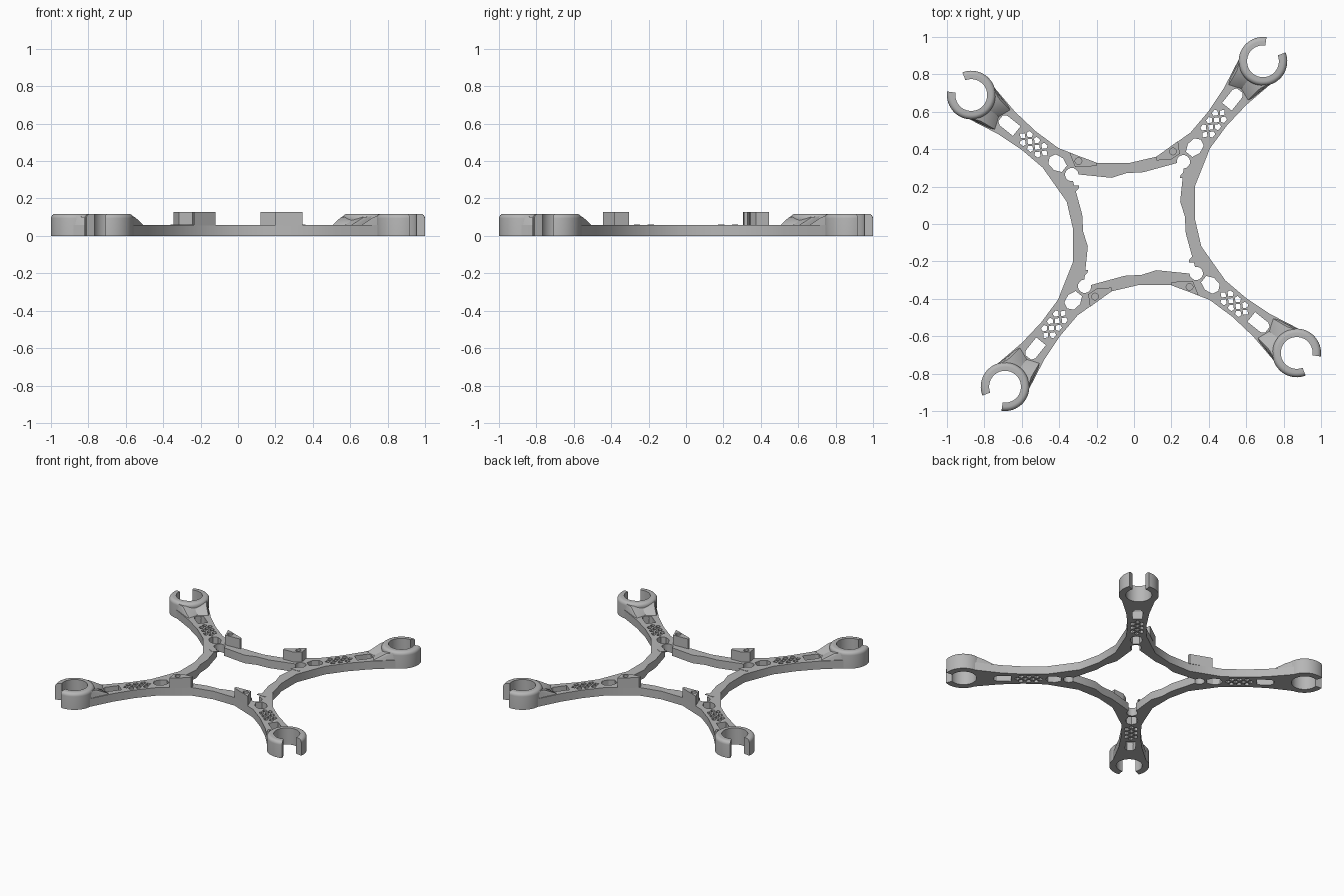
import bpy, bmesh, math
from mathutils import Matrix, Vector

if "Cube" in bpy.data.objects:
    bpy.data.objects.remove(bpy.data.objects["Cube"])

grey = bpy.data.materials.new("matte_grey")
grey.use_nodes = True
tone = (0.47, 0.47, 0.47, 1)
grey.diffuse_color = tone
grey.node_tree.nodes["Principled BSDF"].inputs["Base Color"].default_value = tone

ARM = math.radians(51.6)      # direction of the first arm
REACH = 1.11                  # distance to the motor centre
THICK = 0.058
TALL = 0.118
R_IN, R_OUT = 0.085, 0.13


def turn(points, angle):
    c, s = math.cos(angle), math.sin(angle)
    return [(x * c - y * s, x * s + y * c) for x, y in points]


def arc(cx, cy, r, start, end, n):
    angles = [math.radians(start + (end - start) * i / n) for i in range(n + 1)]
    return [(cx + r * math.cos(a), cy + r * math.sin(a)) for a in angles]


def finish(obj):
    obj.data.materials.clear()
    obj.data.materials.append(grey)
    bpy.ops.object.select_all(action='DESELECT')
    obj.select_set(True)
    bpy.context.view_layer.objects.active = obj
    bpy.ops.object.shade_smooth_by_angle(angle=math.radians(30))


def prism(name, loops, z0, z1):
    """Upright plate from an outline and its holes."""
    curve = bpy.data.curves.new(name, 'CURVE')
    curve.dimensions = '2D'
    curve.fill_mode = 'BOTH'
    curve.extrude = (z1 - z0) / 2
    for loop in loops:
        spline = curve.splines.new('POLY')
        spline.points.add(len(loop) - 1)
        spline.use_cyclic_u = True
        for p, (x, y) in zip(spline.points, loop):
            p.co = (x, y, 0, 1)
    obj = bpy.data.objects.new(name, curve)
    bpy.context.collection.objects.link(obj)
    bpy.ops.object.select_all(action='DESELECT')
    obj.select_set(True)
    bpy.context.view_layer.objects.active = obj
    bpy.ops.object.convert(target='MESH')
    obj = bpy.context.object
    obj.data.transform(Matrix.Translation((0, 0, (z0 + z1) / 2)))
    bm = bmesh.new()
    bm.from_mesh(obj.data)
    bmesh.ops.remove_doubles(bm, verts=bm.verts, dist=0.0001)
    bmesh.ops.recalc_face_normals(bm, faces=bm.faces)
    bm.to_mesh(obj.data)
    bm.free()
    finish(obj)
    return obj


def mesh_object(name, bm, angle):
    bmesh.ops.recalc_face_normals(bm, faces=bm.faces)
    mesh = bpy.data.meshes.new(name)
    bm.to_mesh(mesh)
    bm.free()
    mesh.transform(Matrix.Rotation(angle, 4, 'Z'))
    obj = bpy.data.objects.new(name, mesh)
    bpy.context.collection.objects.link(obj)
    finish(obj)


# Frame plate: one quarter of each outline, repeated around the centre
arm_side = [(0.57, 0.067), (0.72, 0.062), (0.87, 0.075), (1.05, 0.11), (1.02, 0.07)]
arm_edge = arm_side + [(u, -v) for u, v in reversed(arm_side)]
outer_quarter = [(-0.20, 0.325), (-0.03, 0.325), (0.12, 0.36)] + turn(arm_edge, ARM)
notch = arc(0.425, 0, 0.036, 140, -140, 12)
inner_quarter = [(-0.12, 0.247), (-0.04, 0.272), (0.05, 0.277)] + turn(notch, ARM)

# Openings in one arm, along its own axis
openings = [
    [(0.80, 0.033), (0.89, 0.033), (0.91, 0.02), (0.91, -0.02), (0.89, -0.033), (0.80, -0.033)],
    [(0.475, 0.022), (0.515, 0.04), (0.56, 0.032), (0.575, 0), (0.56, -0.032), (0.515, -0.04), (0.475, -0.022)],
]
for i in range(4):
    u = 0.61 + 0.05 * i
    openings.append([(u - 0.019, 0), (u, 0.017), (u + 0.019, 0), (u, -0.017)])
    if i < 3:
        m = u + 0.025
        for s in (1, -1):
            openings.append([(m - 0.018, s * 0.026), (m, s * 0.010), (m + 0.018, s * 0.026),
                             (m + 0.012, s * 0.042), (m - 0.012, s * 0.042)])

quarters = [-math.pi / 2 * k for k in range(4)]
loops = [sum((turn(outer_quarter, a) for a in quarters), []),
         sum((turn(inner_quarter, a) for a in quarters), [])]
loops += [turn(hole, ARM + a) for a in quarters for hole in openings]
prism("frame_plate", loops, 0, THICK)


# Open motor ring, a turned profile with a gap facing outwards
def motor_ring(name, angle):
    f = 0.024
    profile = [(R_IN, 0), (R_OUT, 0)]
    profile += arc(R_OUT - f, TALL - f, f, 0, 90, 6) + [(R_IN, TALL)]
    bm = bmesh.new()
    rows = []
    steps = 44
    for i in range(steps + 1):
        a = math.radians(30 + 300 * i / steps)
        rows.append([bm.verts.new((REACH + r * math.cos(a), r * math.sin(a), z)) for r, z in profile])
    n = len(profile)
    for a, b in zip(rows, rows[1:]):
        for j in range(n):
            k = (j + 1) % n
            bm.faces.new((a[j], a[k], b[k], b[j]))
    bm.faces.new(rows[0])
    bm.faces.new(rows[-1])
    mesh_object(name, bm, angle)


# Sloped brace behind the ring, one half per side with a valley between
def brace(name, angle, side):
    points = [(0.88, 0.070, 0.04), (0.90, 0.066, 0.06), (0.92, 0, 0.04), (0.925, 0, 0.06),
              (1.04, 0.107, 0.04), (1.03, 0.097, 0.106), (0.985, 0.078, 0.100),
              (1.015, 0, 0.04), (1.015, 0, 0.098)]
    bm = bmesh.new()
    for u, v, z in points:
        bm.verts.new(Vector((u, side * v, z)))
    bmesh.ops.convex_hull(bm, input=bm.verts)
    mesh_object(name, bm, angle)


corners = ["back_left", "front_left", "front_right", "back_right"]
for corner, a in zip(corners, quarters):
    motor_ring(corner + "_motor_ring", ARM + a)
    for word, side in (("inner", 1), ("outer", -1)):
        brace(corner + "_" + word + "_brace", ARM + a, side)

# Raised screw blocks on the front and back bars, and flat pads on the side bars
long_block = [(-0.345, 0.382), (-0.20, 0.328), (-0.20, 0.31), (-0.315, 0.305)]
wide_block = [(0.12, 0.34), (0.12, 0.36), (0.235, 0.443), (0.245, 0.375), (0.20, 0.345)]
for place, a in (("back", 0), ("front", math.pi)):
    for kind, outline, hole in (("long", long_block, (-0.297, 0.336)),
                                ("wide", wide_block, (0.208, 0.388))):
        ring = arc(hole[0], hole[1], 0.018, 0, 345, 23)
        prism(place + "_" + kind + "_screw_block",
              [turn(outline, a), turn(ring, a)], THICK - 0.002, 0.128)
for place, a in (("left", 0), ("right", math.pi)):
    for kind, x, y in (("upper", 0.28, 0.245), ("lower", 0.327, -0.205)):
        prism(place + "_" + kind + "_pad", [turn(arc(x, y, 0.034, 0, 180, 14), a)],
              THICK - 0.001, THICK + 0.002)
